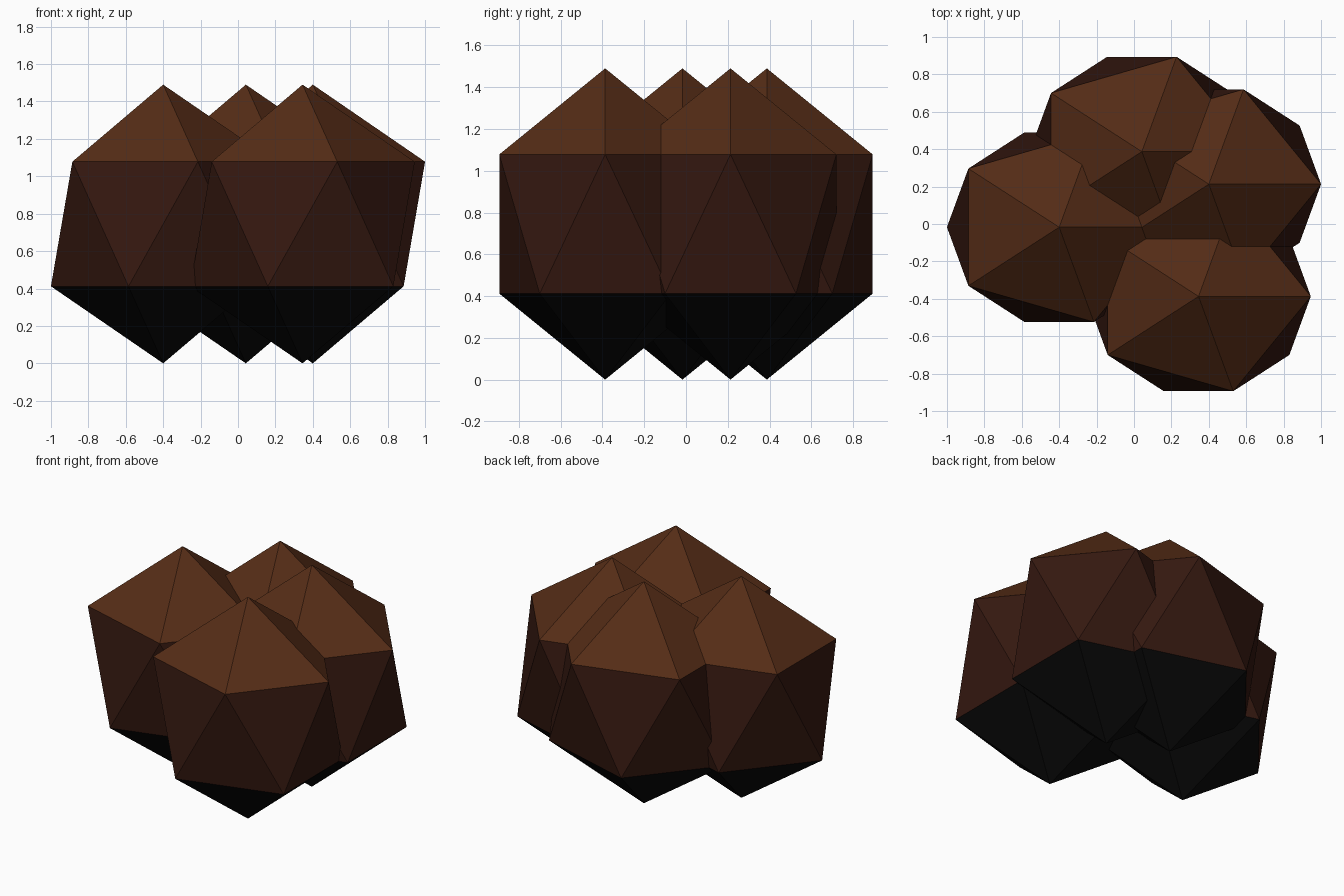
import bpy

if "Cube" in bpy.data.objects:
    bpy.data.objects.remove(bpy.data.objects["Cube"])


def material(name, rgb):
    m = bpy.data.materials.new(name)
    m.diffuse_color = (*rgb, 1)
    m.use_nodes = True
    m.node_tree.nodes["Principled BSDF"].inputs["Base Color"].default_value = m.diffuse_color
    return m


# Dark brown fading to black towards the base
tiers = [
    material("black_base", (0.003, 0.003, 0.003)),
    material("dark_brown", (0.035, 0.009, 0.005)),
    material("brown_top", (0.09, 0.025, 0.008)),
]

RADII = (0.671, 0.596, 0.745)
CENTRES = [(-0.40, -0.017), (0.042, 0.387), (0.40, 0.213), (0.345, -0.387)]

# Four overlapping, stretched low-poly boulders
for i, (x, y) in enumerate(CENTRES, 1):
    bpy.ops.mesh.primitive_ico_sphere_add(
        subdivisions=1, radius=1, location=(x, y, RADII[2]), scale=RADII)
    clump = bpy.context.object
    clump.name = f"clump_{i}"
    for m in tiers:
        clump.data.materials.append(m)
    # Colour by height: lower cap, side band, upper cap
    for face in clump.data.polygons:
        z = face.center.z
        local = z / max(abs(v.co.z) for v in clump.data.vertices)
        face.material_index = 0 if local < -0.4 else 2 if local > 0.4 else 1
        face.use_smooth = False
